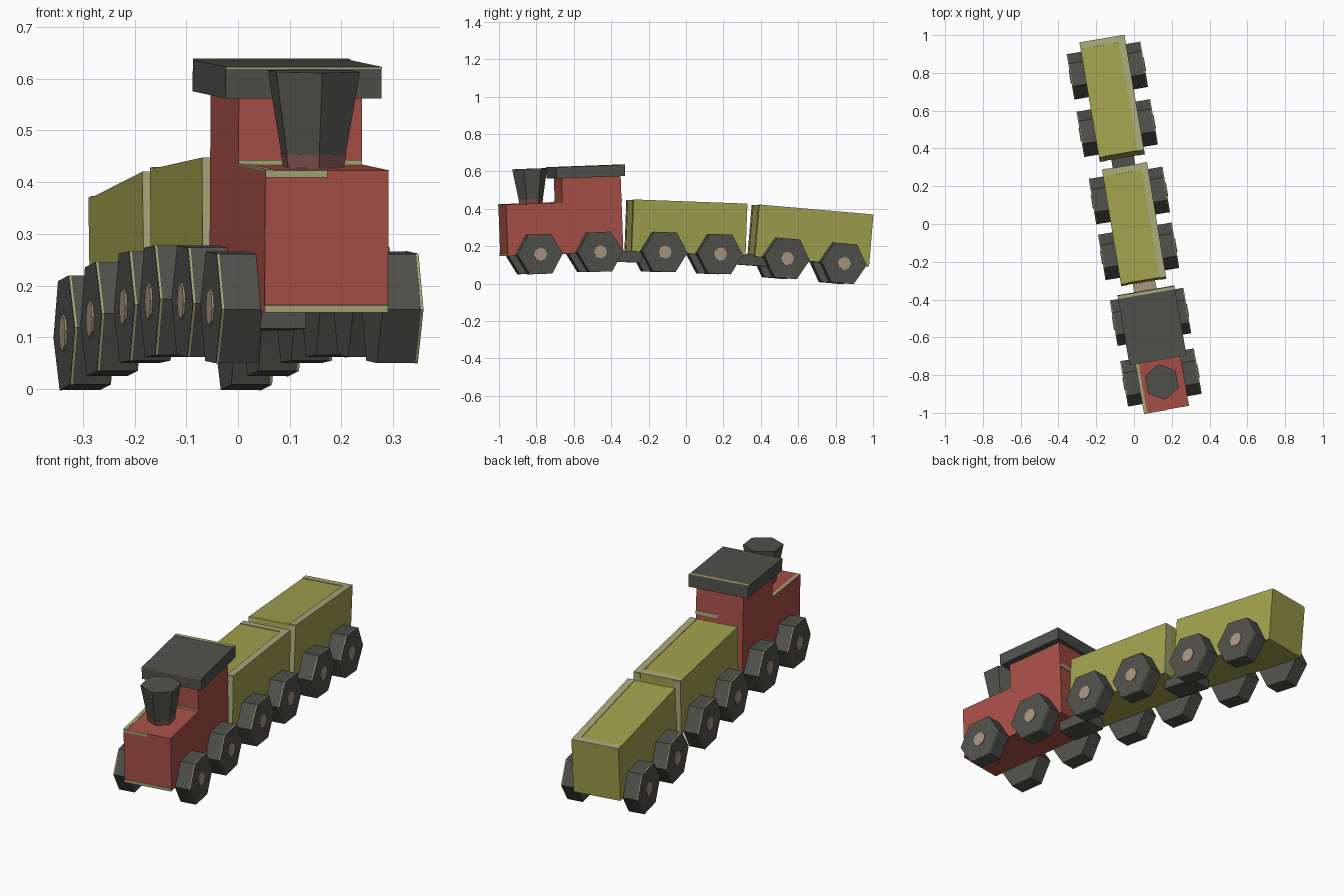
import bpy
import bmesh
from math import radians, pi
from mathutils import Matrix, Vector

if "Cube" in bpy.data.objects:
    bpy.data.objects.remove(bpy.data.objects["Cube"])


def material(name, rgb):
    linear = [((c / 255 + 0.055) / 1.055) ** 2.4 for c in rgb] + [1]
    mat = bpy.data.materials.new(name)
    mat.use_nodes = True
    mat.diffuse_color = linear
    mat.node_tree.nodes["Principled BSDF"].inputs["Base Color"].default_value = linear
    return mat


RED = material("painted red", (168, 80, 71))
YELLOW = material("olive yellow", (162, 162, 78))
GREY = material("dark grey", (80, 80, 76))
TAN = material("bare wood", (168, 150, 128))
CREAM = material("worn cream", (168, 168, 122))
SOOT = material("faded red brown", (125, 82, 75))


def finish(name, bm, mat, frame):
    bmesh.ops.recalc_face_normals(bm, faces=bm.faces)
    mesh = bpy.data.meshes.new(name)
    bm.to_mesh(mesh)
    bm.free()
    mesh.materials.append(mat)
    obj = bpy.data.objects.new(name, mesh)
    obj.matrix_world = frame
    bpy.context.collection.objects.link(obj)
    return obj


def box(name, lo, hi, mat, frame):
    lo, hi = Vector(lo), Vector(hi)
    bm = bmesh.new()
    bmesh.ops.create_cube(bm, size=1)
    bmesh.ops.scale(bm, vec=hi - lo, verts=bm.verts)
    bmesh.ops.translate(bm, vec=(lo + hi) / 2, verts=bm.verts)
    return finish(name, bm, mat, frame)


def prism(name, sides, r1, r2, depth, mat, frame):
    bm = bmesh.new()
    bmesh.ops.create_cone(bm, cap_ends=True, segments=sides,
                          radius1=r1, radius2=r2, depth=depth)
    return finish(name, bm, mat, frame)


def vehicle_frame(centre, yaw, pitch):
    return (Matrix.Translation(centre) @ Matrix.Rotation(radians(yaw), 4, 'Z')
            @ Matrix.Rotation(radians(pitch), 4, 'X'))


HALF = 0.121      # half width of every body
WHEEL = 0.122     # corner radius of every wheel


def wheels(prefix, frame, reach):
    # flat-bottomed hexagonal wheels, each with a worn outer edge and a hub plate
    lay = Matrix.Rotation(pi / 2, 4, 'Y')
    for end, y in (("front", -reach), ("rear", reach)):
        for side, s in (("left", 1), ("right", -1)):
            name = f"{prefix}_{end}_{side}"
            for part, sides, radius, x, depth, mat in (
                    ("wheel", 6, WHEEL, 0.158, 0.08, GREY),
                    ("wheel_edge", 6, WHEEL + 0.0007, 0.195, 0.004, CREAM),
                    ("hub", 8, 0.036, 0.199, 0.006, TAN)):
                prism(f"{name}_{part}", sides, radius, radius, depth, mat,
                      frame @ Matrix.Translation((s * x, y, 0)) @ lay)


# Locomotive
loco = vehicle_frame((0.115, -0.652, 0.164), 9.8, 2.1)
box("engine_hood", (-HALF, -0.326, -0.004), (HALF, -0.02, 0.271), RED, loco)
box("engine_cab", (-HALF, -0.02, -0.004), (HALF, 0.301, 0.402), RED, loco)
box("cab_roof", (-0.153, -0.053, 0.4), (0.153, 0.32, 0.461), GREY, loco)
prism("chimney", 6, 0.061, 0.095, 0.19, GREY,
      loco @ Matrix.Translation((0, -0.17, 0.362)))
prism("chimney_foot", 6, 0.0625, 0.0675, 0.028, SOOT,
      loco @ Matrix.Translation((0, -0.17, 0.283)))
wheels("engine", loco, 0.163)

# Worn paint on the locomotive edges
box("front_bottom_trim", (-HALF, -0.329, -0.004), (HALF, -0.325, 0.01), CREAM, loco)
box("front_top_trim", (-HALF, -0.329, 0.257), (0, -0.325, 0.271), CREAM, loco)
box("hood_side_trim", (-HALF, -0.326, 0.27), (0.017 - HALF, -0.02, 0.273), CREAM, loco)
box("cab_front_trim", (-HALF, -0.023, 0.271), (HALF, -0.019, 0.28), CREAM, loco)
box("cab_rear_trim", (0.01, 0.3, 0.262), (HALF, 0.304, 0.28), CREAM, loco)
box("roof_rear_trim", (-0.153, 0.302, 0.46), (0.153, 0.32, 0.463), CREAM, loco)
box("roof_front_trim", (-0.153, -0.055, 0.457), (0.153, -0.052, 0.461), CREAM, loco)

# Wagons, with worn cream edges
wagons = {
    "middle_wagon": ((0, 0.003, 0.164), 9.4, -2.1, 0.15, 0.298),
    "rear_wagon": ((-0.115, 0.66, 0.122), 9.7, -4.9, 0.155, 0.304),
}
for name, (centre, yaw, pitch, reach, rear) in wagons.items():
    frame = vehicle_frame(centre, yaw, pitch)
    low, top, front = -0.004, 0.272, -0.315
    inner = HALF - 0.035
    box(name + "_body", (-HALF, front, low), (HALF, rear, top), YELLOW, frame)
    box(name + "_top_side_trim", (inner, front, top - 0.002), (HALF, rear, top + 0.003), CREAM, frame)
    box(name + "_top_rear_trim", (-HALF, rear - 0.036, top - 0.002), (inner, rear, top + 0.003), CREAM, frame)
    for side, s in (("left", 1), ("right", -1)):
        x0, x1 = sorted((s * inner, s * HALF))
        box(f"{name}_front_{side}_trim", (x0, front - 0.002, low), (x1, front + 0.002, top), CREAM, frame)
        if name == "middle_wagon":
            box(f"{name}_rear_{side}_trim", (x0, rear - 0.002, low), (x1, rear + 0.002, top), CREAM, frame)
    wheels(name, frame, reach)

# Couplings between the vehicles
for name, centre, pitch, top_mat in (("front_coupling", (0.057, -0.335, 0.145), -1, TAN),
                                     ("rear_coupling", (-0.058, 0.335, 0.128), -4, GREY)):
    frame = vehicle_frame(centre, 9.7, pitch)
    obj = box(name, (-0.06, -0.09, -0.03), (0.06, 0.09, 0.03), GREY, frame)
    obj.data.materials.append(top_mat)
    for face in obj.data.polygons:
        face.material_index = int(face.normal.z > 0.9)
